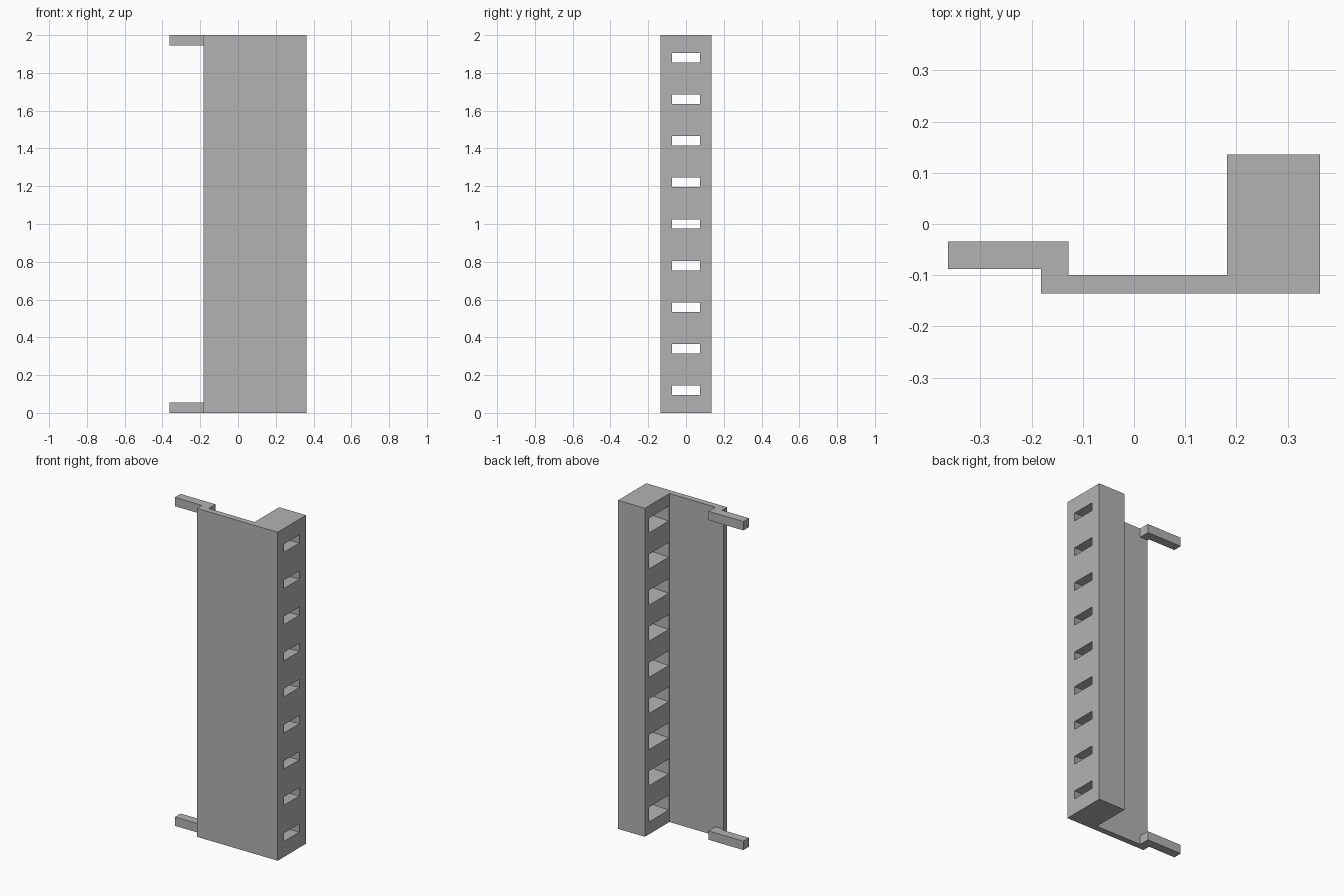
import bpy, bmesh

cube = bpy.data.objects.get("Cube")
if cube:
    bpy.data.objects.remove(cube, do_unlink=True)

grey = bpy.data.materials.new("plain_grey")
grey.use_nodes = True
COLOUR = (0.45, 0.45, 0.45, 1)
grey.diffuse_color = COLOUR
grey.node_tree.nodes["Principled BSDF"].inputs["Base Color"].default_value = COLOUR


def finish(name, bm):
    bmesh.ops.recalc_face_normals(bm, faces=bm.faces)
    mesh = bpy.data.meshes.new(name)
    bm.to_mesh(mesh)
    bm.free()
    mesh.materials.append(grey)
    obj = bpy.data.objects.new(name, mesh)
    bpy.context.collection.objects.link(obj)
    return obj


def extrude_profile(name, points, z0, z1):
    bm = bmesh.new()
    face = bm.faces.new([bm.verts.new((x, y, z0)) for x, y in points])
    result = bmesh.ops.extrude_face_region(bm, geom=[face])
    verts = [v for v in result["geom"] if isinstance(v, bmesh.types.BMVert)]
    bmesh.ops.translate(bm, verts=verts, vec=(0, 0, z1 - z0))
    return finish(name, bm)


HEIGHT = 2.0
OUTER, INNER, LEFT = 0.363, 0.182, -0.182
FRONT, BACK, PLATE_BACK = -0.136, 0.136, -0.10

# Body: thin front plate with a deep rail along one edge
body = extrude_profile("body", [
    (LEFT, FRONT), (OUTER, FRONT), (OUTER, BACK),
    (INNER, BACK), (INNER, PLATE_BACK), (LEFT, PLATE_BACK)], 0, HEIGHT)

# Slots through the rail, flaring toward the inner face
FLARE = 0.02 / (OUTER - INNER)
MARGIN = 0.01
bm = bmesh.new()
for i in range(9):
    zc = 1 + (i - 4) * 0.22
    rings = []
    for x in (INNER - MARGIN, OUTER + MARGIN):
        grow = (OUTER - x) * FLARE
        w, h = 0.074 + grow, 0.025 + grow
        rings.append([bm.verts.new((x, sy * w, zc + sz * h))
                      for sy, sz in ((-1, -1), (1, -1), (1, 1), (-1, 1))])
    a, b = rings
    bm.faces.new(a)
    bm.faces.new(b)
    for k in range(4):
        n = (k + 1) % 4
        bm.faces.new((a[k], a[n], b[n], b[k]))
cutter = finish("slot_cutter", bm)
cutter.hide_render = True

mod = body.modifiers.new("slots", "BOOLEAN")
mod.operation = "DIFFERENCE"
mod.solver = "EXACT"
mod.object = cutter
bpy.context.view_layer.objects.active = body
bpy.ops.object.modifier_apply(modifier=mod.name)
bpy.data.objects.remove(cutter, do_unlink=True)

# Cranked pegs at both ends of the plate's free edge
PEG = 0.054
peg_profile = [
    (-OUTER, -0.088), (LEFT, -0.088), (LEFT, PLATE_BACK),
    (LEFT + PEG, PLATE_BACK), (LEFT + PEG, -0.034), (-OUTER, -0.034)]
for name, z in (("bottom_peg", 0), ("top_peg", HEIGHT - PEG)):
    extrude_profile(name, peg_profile, z, z + PEG)
